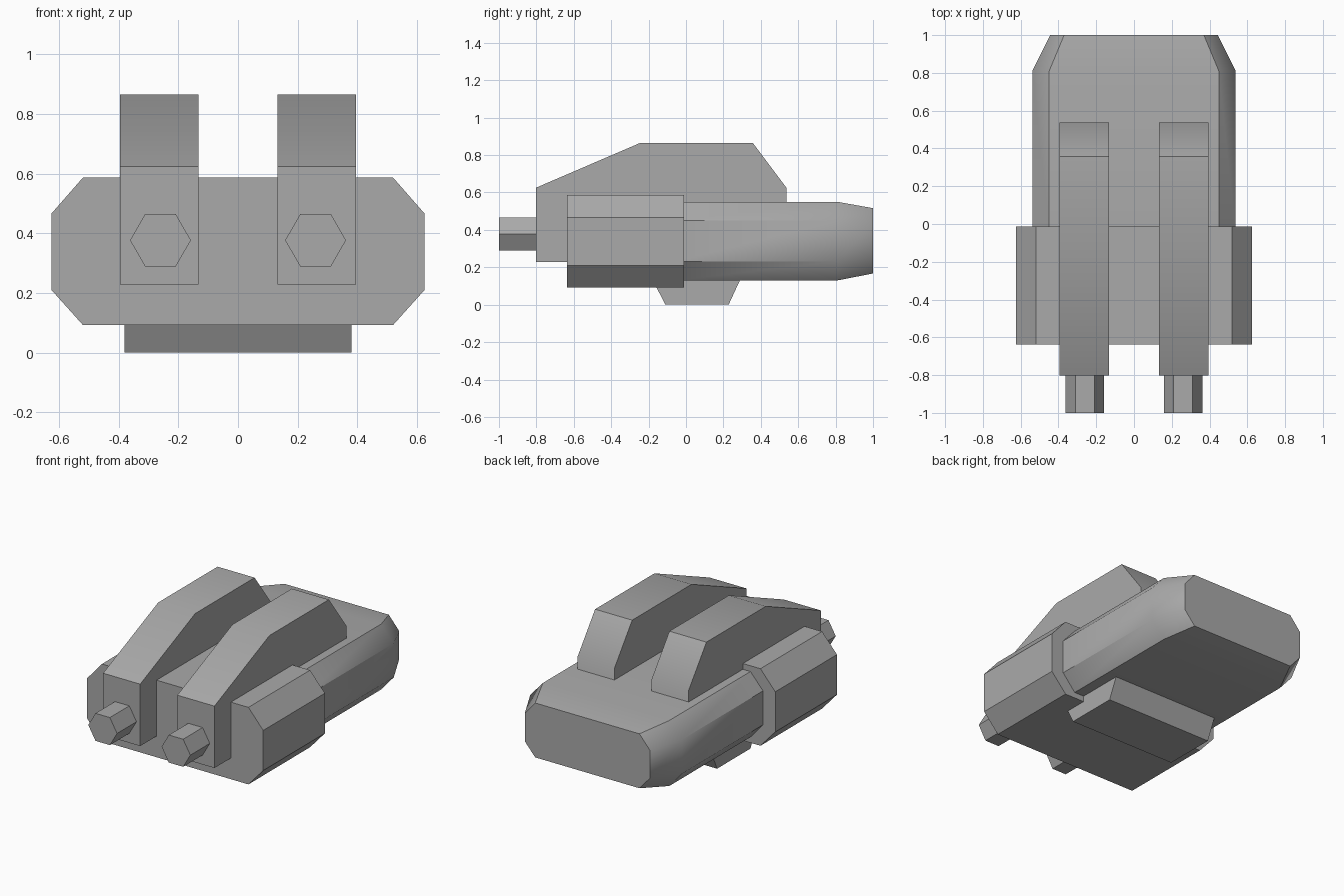
import bpy, bmesh, math

default = bpy.data.objects.get("Cube")
if default:
    bpy.data.objects.remove(default, do_unlink=True)

GREY = (0.4, 0.4, 0.4, 1.0)
grey = bpy.data.materials.new("plain_grey")
grey.use_nodes = True
grey.diffuse_color = GREY
grey.node_tree.nodes["Principled BSDF"].inputs["Base Color"].default_value = GREY


def loft(name, rings):
    """Join matching rings of points into a closed, edge-sharp solid."""
    bm = bmesh.new()
    loops = [[bm.verts.new(p) for p in ring] for ring in rings]
    n = len(loops[0])
    for a, b in zip(loops, loops[1:]):
        for i in range(n):
            j = (i + 1) % n
            bm.faces.new((a[i], a[j], b[j], b[i]))
    bm.faces.new(loops[0])
    bm.faces.new(loops[-1])
    bmesh.ops.recalc_face_normals(bm, faces=bm.faces)
    mesh = bpy.data.meshes.new(name)
    bm.to_mesh(mesh)
    bm.free()
    mesh.materials.append(grey)
    obj = bpy.data.objects.new(name, mesh)
    bpy.context.collection.objects.link(obj)
    bpy.ops.object.select_all(action='DESELECT')
    obj.select_set(True)
    bpy.context.view_layer.objects.active = obj
    bpy.ops.object.shade_smooth_by_angle(angle=math.radians(40))
    return obj


def octagon(y, wide, narrow, bottom, low, high, top):
    """Chamfered cross-section across the body at depth y."""
    half = [(narrow, bottom), (wide, low), (wide, high), (narrow, top)]
    return [(x, y, z) for x, z in half] + [(-x, y, z) for x, z in reversed(half)]


def side_prism(name, profile, x0, x1):
    """Extrude a (y, z) side profile across x."""
    return loft(name, [[(x, y, z) for y, z in profile] for x in (x0, x1)])


# Wide front block and the longer rear body that tapers at its end
front = (0.625, 0.52, 0.093, 0.21, 0.467, 0.587)
loft("front_body", [octagon(y, *front) for y in (-0.637, -0.012)])
rear = (0.538, 0.449, 0.13, 0.232, 0.45, 0.55)
loft("rear_body", [octagon(-0.05, *rear), octagon(0.81, *rear),
                   octagon(1.0, 0.444, 0.37, 0.167, 0.251, 0.43, 0.516)])

# Tapered foot under the body
side_prism("foot", [(-0.11, 0), (0.228, 0), (0.295, 0.145), (-0.185, 0.145)],
           -0.38, 0.38)

# Twin sloped housings, each with a hexagonal barrel
housing = [(-0.803, 0.228), (-0.803, 0.625), (-0.245, 0.865),
           (0.357, 0.865), (0.537, 0.625), (0.537, 0.228)]
for side, sign in (("left", 1), ("right", -1)):
    side_prism(side + "_housing", housing, sign * 0.132, sign * 0.395)
    hexagon = [(sign * 0.26 + 0.102 * math.cos(k * math.pi / 3),
                0.377 + 0.102 * math.sin(k * math.pi / 3)) for k in range(6)]
    loft(side + "_barrel", [[(x, y, z) for x, z in hexagon] for y in (-1.0, -0.78)])
